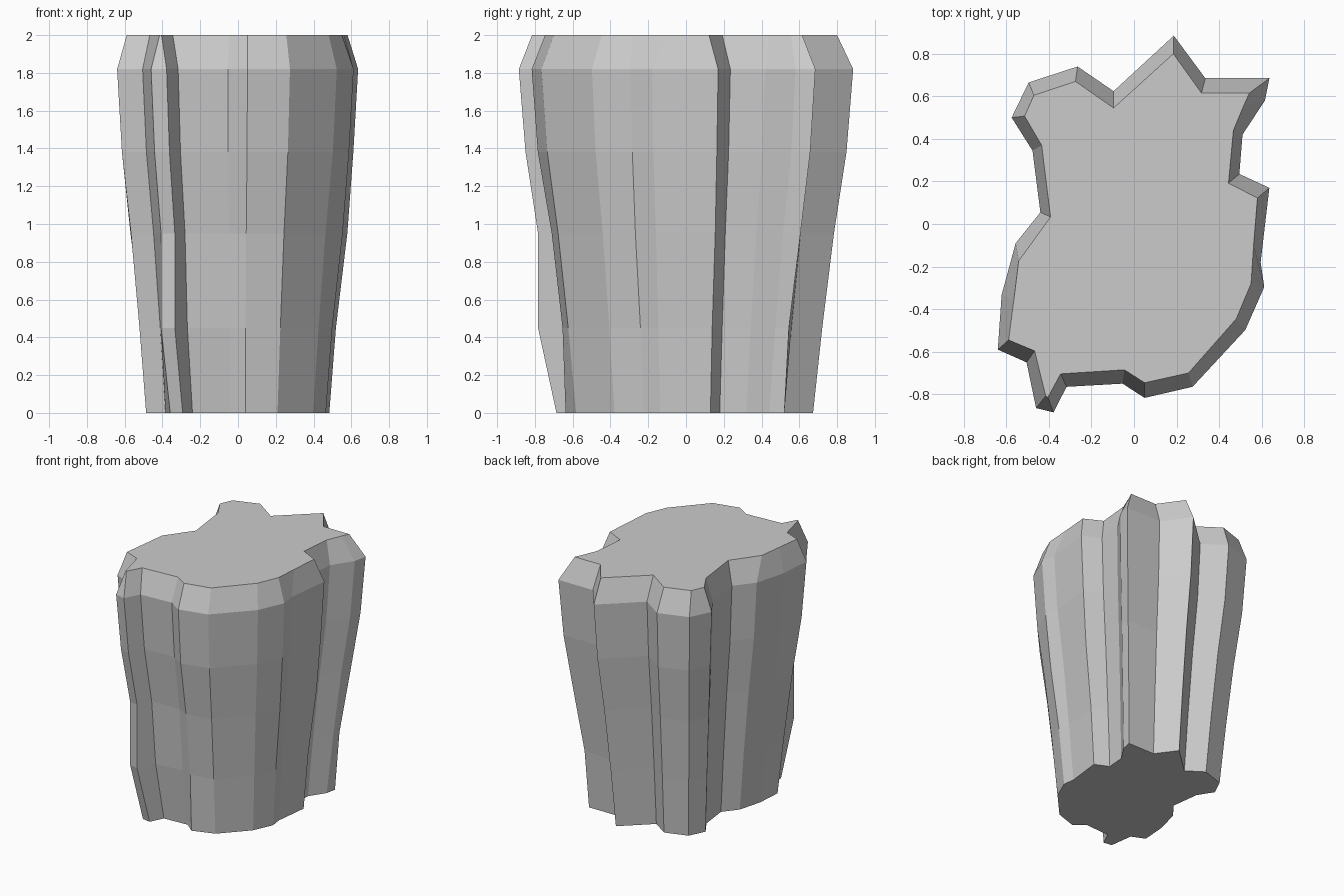
import bpy, bmesh

# Widest outline (z = 1.82), counter-clockwise from the right-hand ridge
OUTLINE = [(.636, .17), (.495, .235), (.51, .42), (.615, .58), (.636, .685),
           (.335, .685), (.187, .885), (-.096, .624), (-.265, .74), (-.495, .665),
           (-.575, .5), (-.477, .345), (-.44, .055), (-.556, -.09), (-.622, -.333),
           (-.64, -.59), (-.505, -.65), (-.46, -.865), (-.378, -.885), (-.317, -.765),
           (-.054, -.75), (.05, -.817), (.275, -.765), (.523, -.498), (.612, -.296),
           (.595, -.18)]

# Bevelled rim outline (z = 2), same order
RIM = [(.58, .122), (.444, .192), (.467, .44), (.515, .555), (.542, .615),
       (.317, .615), (.185, .8), (-.096, .545), (-.275, .67), (-.47, .605),
       (-.514, .507), (-.434, .37), (-.392, .033), (-.542, -.174), (-.565, -.36),
       (-.589, -.545), (-.467, -.596), (-.415, -.808), (-.405, -.815), (-.345, -.704),
       (-.045, -.685), (.05, -.746), (.256, -.7), (.48, -.446), (.55, -.28),
       (.562, -.1)]

# Taper of the column: (height, scale of the widest outline)
TAPER = [(0, .76), (.45, .815), (.95, .885), (1.38, .96), (1.82, 1)]

# Local bulges and hollows: (taper level, outline point) -> extra scale
BUMPS = {(0, 17): .02, (0, 18): .015, (1, 17): .07, (1, 18): .07, (0, 21): .02,
         (1, 21): -.015, (2, 21): -.015, (1, 19): .03, (1, 20): .02,
         (2, 0): .025, (2, 24): .02, (3, 10): -.02, (2, 14): .03, (1, 4): -.02}

bm = bmesh.new()
rings = []
for level, (z, s) in enumerate(TAPER):
    ring = []
    for i, (x, y) in enumerate(OUTLINE):
        k = s + BUMPS.get((level, i), 0)
        ring.append(bm.verts.new((x * k, y * k, z)))
    rings.append(ring)
rings.append([bm.verts.new((x, y, 2)) for x, y in RIM])

# Skin neighbouring rings, then cap both ends
n = len(OUTLINE)
for low, high in zip(rings, rings[1:]):
    for i in range(n):
        j = (i + 1) % n
        bm.faces.new((low[i], low[j], high[j], high[i]))
bm.faces.new(rings[-1])
bm.faces.new(rings[0][::-1])
bmesh.ops.recalc_face_normals(bm, faces=bm.faces)

mesh = bpy.data.meshes.new("rock_column")
bm.to_mesh(mesh)
bm.free()
bpy.context.collection.objects.link(bpy.data.objects.new("rock_column", mesh))
